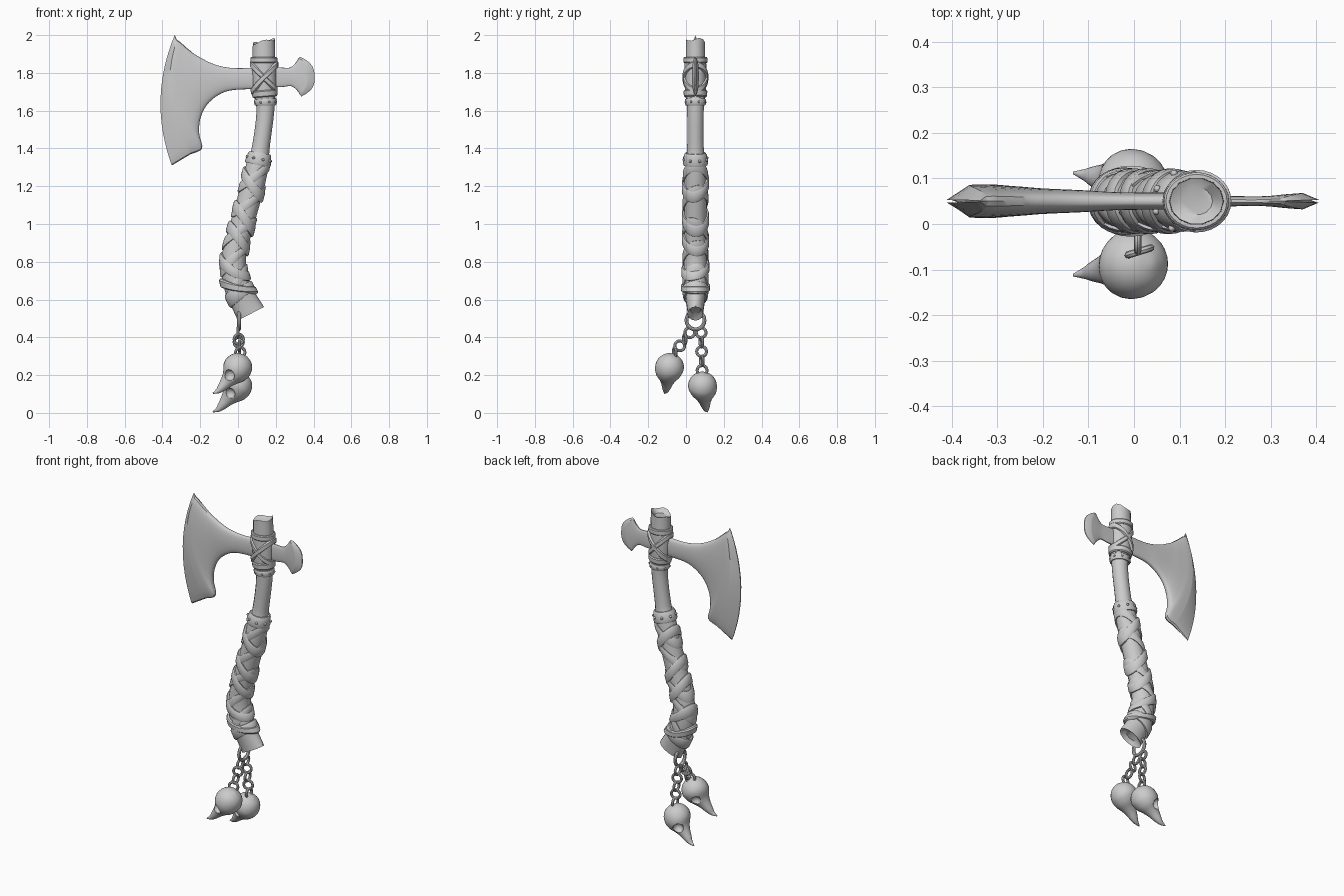
import bpy, bmesh, math
from mathutils import Vector

if "Cube" in bpy.data.objects:
    bpy.data.objects.remove(bpy.data.objects["Cube"])

CY = 0.05  # depth of the axe's middle plane


def finish(ob, angle=40):
    bpy.ops.object.select_all(action='DESELECT')
    ob.select_set(True)
    bpy.context.view_layer.objects.active = ob
    bpy.ops.object.shade_smooth_by_angle(angle=math.radians(angle))
    return ob


def skin(name, rings, loop=False, angle=40):
    """Join equal-sized closed rings into a solid."""
    bm = bmesh.new()
    vs = [[bm.verts.new(p) for p in r] for r in rings]
    n = len(rings[0])
    for i in range(len(vs) if loop else len(vs) - 1):
        a, b = vs[i], vs[(i + 1) % len(vs)]
        for j in range(n):
            k = (j + 1) % n
            bm.faces.new((a[j], a[k], b[k], b[j]))
    if not loop:
        bm.faces.new(vs[0])
        bm.faces.new(vs[-1])
    bmesh.ops.recalc_face_normals(bm, faces=bm.faces)
    me = bpy.data.meshes.new(name)
    bm.to_mesh(me)
    bm.free()
    ob = bpy.data.objects.new(name, me)
    bpy.context.collection.objects.link(ob)
    return finish(ob, angle)


def smooth(rows, n=4):
    """Catmull-Rom refinement of a list of tuples."""
    p = [rows[0]] + list(rows) + [rows[-1]]
    out = []
    for i in range(1, len(p) - 2):
        for k in range(n):
            t = k / n
            out.append(tuple(0.5 * (2 * b + (c - a) * t + (2 * a - 5 * b + 4 * c - d) * t * t
                                    + (3 * b - a - 3 * c + d) * t ** 3)
                             for a, b, c, d in zip(*p[i - 1:i + 3])))
    return out + [tuple(rows[-1])]


# Handle spine: height, centre x, half width, half depth
SPINE = smooth([(2.02, .137, .056, .048), (1.9, .137, .06, .052), (1.75, .137, .06, .052),
                (1.6, .145, .047, .045), (1.4, .12, .047, .045), (1.33, .107, .058, .056),
                (1.2, .077, .062, .06), (1.0, .022, .062, .06), (.85, -.018, .064, .06),
                (.75, -.022, .067, .062), (.66, .0, .071, .06), (.59, .033, .073, .05),
                (.525, .068, .078, .042), (.45, .105, .08, .04)])


def at(z):
    for a, b in zip(SPINE, SPINE[1:]):
        if a[0] >= z >= b[0]:
            t = (a[0] - z) / (a[0] - b[0])
            return [u + (v - u) * t for u, v in zip(a, b)]
    return SPINE[0] if z > 1 else SPINE[-1]


def on_handle(z, a, off=0, scale=1):
    _, x, rx, ry = at(z)
    slope = (at(z + .02)[1] - at(z - .02)[1]) / .04
    e = Vector((1, 0, -slope)).normalized()
    return (Vector((x, CY, z)) + e * (rx * scale + off) * math.cos(a)
            + Vector((0, (ry * scale + off) * math.sin(a), 0)))


def angles(n):
    return [2 * math.pi * i / n for i in range(n)]


# Wooden handle with a splintered top and dented ends
A14 = angles(14)
rings = [[on_handle(.545, a, 0, .6) for a in A14]]
rings += [[on_handle(.525 + (1.945 - .525) * i / 50, a) for a in A14] for i in range(51)]
rings.append([p + Vector((0, 0, .022 + .012 * math.cos(a) + .008 * math.sin(3 * a)))
              for a, p in zip(A14, rings[-1])])
rings.append([on_handle(1.95, a, 0, .6) for a in A14])
skin("handle", rings)


# Straps: closed bands that can slant across the handle
def band(name, z, hw, off, tilt=0, phase=0):
    rs = []
    for a in angles(28):
        zz = z + tilt * math.cos(a + phase)
        rs.append([on_handle(zz - hw, a, -.012), on_handle(zz - hw, a, off * .6),
                   on_handle(zz - hw * .7, a, off), on_handle(zz + hw * .7, a, off),
                   on_handle(zz + hw, a, off * .6), on_handle(zz + hw, a, -.012)])
    return skin(name, rs, loop=True)


band("head_sleeve", 1.77, .105, .005)
band("head_strap_a", 1.775, .018, .016, .07)
band("head_strap_b", 1.775, .018, .013, -.07)
band("head_strap_top", 1.868, .016, .011)
band("head_strap_low", 1.69, .018, .013)
band("neck_band", 1.645, .017, .009)
band("grip_collar", 1.345, .032, .011)
for i, z in enumerate((1.25, 1.21, 1.12, 1.03, .95, .92, .83, .76, .69)):
    band(f"grip_strap_{i + 1}", z, .03, .008 + .004 * (i % 2),
         (.07, -.05)[i % 2], .3 * math.sin(2 * i))
band("grip_end_wrap", .635, .028, .012, .012)
band("grip_end_strap", .66, .02, .017, -.045)

# Studs on the collars
for z, off, r in ((1.345, .011, .008), (1.645, .009, .006)):
    for i, a in enumerate(angles(8)):
        bpy.ops.mesh.primitive_uv_sphere_add(segments=8, ring_count=6, radius=r,
                                             location=on_handle(z, a + .35, off))
        bpy.context.object.name = f"stud_{z}_{i}"
        finish(bpy.context.object)


# Metal head: stations of upper x,z, lower x,z, half thickness, forward bow
def loft(name, rows, power):
    rs = []
    for ux, uz, lx, lz, h, bow in rows:
        ring = []
        for a in angles(36):
            s = (1 - math.cos(a)) / 2
            sn = math.sin(a)
            y = h * math.copysign(abs(sn) ** .7, sn)
            x = ux + s * (lx - ux) + bow * (1 - abs(2 * s - 1) ** power)
            ring.append((x, CY + y, uz + s * (lz - uz)))
        rs.append(ring)
    skin(name, rs, angle=35)


loft("axe_blade", smooth([
    (.14, 1.83, .14, 1.715, .019, 0), (-.02, 1.825, -.02, 1.71, .019, 0),
    (-.125, 1.845, -.10, 1.685, .024, 0), (-.215, 1.89, -.165, 1.63, .028, -.01),
    (-.25, 1.915, -.2, 1.555, .032, -.025), (-.28, 1.94, -.205, 1.475, .035, -.05),
    (-.305, 1.963, -.19, 1.40, .037, -.075), (-.323, 1.975, -.25, 1.37, .036, -.07)])
    + [(-.335, 2.0, -.35, 1.31, .003, -.068)], 2)
loft("back_spike", smooth([
    (.14, 1.83, .14, 1.725, .013, 0), (.23, 1.828, .23, 1.725, .011, 0),
    (.275, 1.828, .28, 1.73, .011, .01), (.302, 1.85, .31, 1.71, .015, .025),
    (.322, 1.88, .328, 1.685, .018, .045)])
    + [(.33, 1.885, .335, 1.675, .003, .073)], 3)


# Ring and chains under the handle
def link(name, loc, major, minor, rot):
    bpy.ops.mesh.primitive_torus_add(major_radius=major, minor_radius=minor, major_segments=20,
                                     minor_segments=8, location=loc, rotation=rot)
    bpy.context.object.name = name
    finish(bpy.context.object)


link("butt_ring", (.005, CY, .49), .048, .010, (0, math.pi / 2, 0))
for side, p, q, n in (("front", (0, .02, .425), (.012, -.06, .32), 4),
                      ("back", (0, .08, .425), (.015, .085, .225), 5)):
    p, q = Vector(p), Vector(q)
    for i in range(n):
        rot = (0, math.pi / 2, 0) if i % 2 == 0 else (math.pi / 2, 0, .3)
        link(f"{side}_link_{i + 1}", p.lerp(q, i / (n - 1)), .026, .008, rot)

# Bird skulls: x, z, radius along the head and beak
HEAD = smooth([(.043, .062, .006), (.036, .052, .042), (.02, .03, .067), (-.002, 0, .077),
               (-.022, -.03, .068), (-.043, -.056, .047), (-.064, -.08, .033),
               (-.085, -.104, .024), (-.106, -.124, .014), (-.133, -.136, .003)], 3)
for side, c, yaw in (("front", Vector((0, -.087, .24)), -.025),
                     ("back", Vector((0, .087, .142)), .025)):
    rs = []
    for i, (x, z, r) in enumerate(HEAD):
        u, v = HEAD[max(i - 1, 0)], HEAD[min(i + 1, len(HEAD) - 1)]
        t = Vector((v[0] - u[0], 0, v[1] - u[1])).normalized()
        e = Vector((-t.z, 0, t.x))
        mid = c + Vector((x, yaw * max(0, -x) / .133, z))
        rs.append([mid + e * r * math.cos(a) + Vector((0, r * math.sin(a), 0))
                   for a in angles(24)])
    skull = skin(f"{side}_skull", rs)
    for s in (-1, 1):
        # eye socket cutter
        bpy.ops.mesh.primitive_uv_sphere_add(segments=16, ring_count=10, radius=.03,
                                             location=c + Vector((-.045, .055 * s, -.04)))
        cut = finish(bpy.context.object)
        cut.name = f"{side}_eye_cutter_{s}"
        cut.hide_render = True
        cut.hide_set(True)
        mod = skull.modifiers.new("eye", 'BOOLEAN')
        mod.operation, mod.object, mod.solver = 'DIFFERENCE', cut, 'EXACT'
